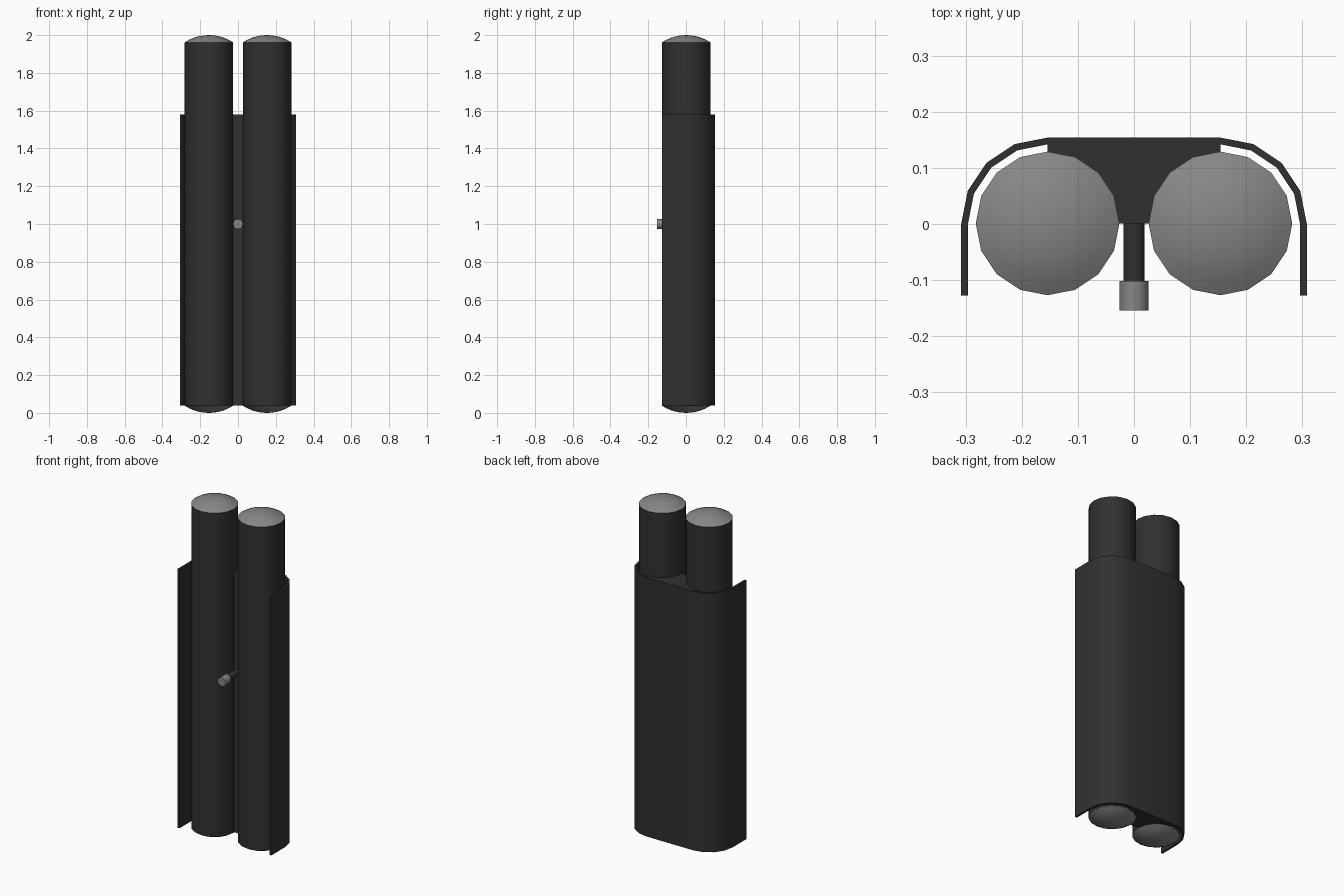
import bpy, bmesh, math
from mathutils import Vector

if "Cube" in bpy.data.objects:
    bpy.data.objects.remove(bpy.data.objects["Cube"])

CX, R, RO, T = 0.154, 0.128, 0.154, 0.012
Z0, Z1, DOME = 0.04, 1.58, 0.038


def material(name, v):
    m = bpy.data.materials.new(name)
    m.diffuse_color = (v, v, v, 1)
    m.use_nodes = True
    m.node_tree.nodes["Principled BSDF"].inputs["Base Color"].default_value = m.diffuse_color
    return m


DARK = material("dark_charcoal", 0.03)
GREY = material("mid_grey", 0.24)


def finish(name, bm, mats):
    bmesh.ops.recalc_face_normals(bm, faces=bm.faces)
    me = bpy.data.meshes.new(name)
    bm.to_mesh(me)
    bm.free()
    for m in mats:
        me.materials.append(m)
    ob = bpy.data.objects.new(name, me)
    bpy.context.collection.objects.link(ob)
    bpy.ops.object.select_all(action='DESELECT')
    ob.select_set(True)
    bpy.context.view_layer.objects.active = ob
    bpy.ops.object.shade_smooth_by_angle(angle=math.radians(25))
    return ob


def lathe(name, profile, mats, loc, rot=None, seg=16, rule=None):
    """Spin a (radius, height) profile that starts and ends on the axis."""
    bm = bmesh.new()
    vs = [bm.verts.new((r, 0, z)) for r, z in profile]
    es = [bm.edges.new(p) for p in zip(vs, vs[1:])]
    bmesh.ops.spin(bm, geom=vs + es, cent=(0, 0, 0), axis=(0, 0, 1),
                   angle=2 * math.pi, steps=seg, use_duplicate=False)
    bmesh.ops.remove_doubles(bm, verts=bm.verts, dist=1e-5)
    if rule:
        for f in bm.faces:
            f.material_index = rule(f.calc_center_median().z)
    ob = finish(name, bm, mats)
    ob.location = loc
    if rot:
        ob.rotation_euler = rot
    return ob


def prism(name, outline, z0, z1, mat):
    bm = bmesh.new()
    f = bm.faces.new([bm.verts.new((x, y, z0)) for x, y in outline])
    ex = bmesh.ops.extrude_face_region(bm, geom=[f], use_keep_orig=True)
    for v in ex["geom"]:
        if isinstance(v, bmesh.types.BMVert):
            v.co.z = z1
    return finish(name, bm, [mat])


# Twin tubes with shallow grey domes
sphere_r = (R * R + DOME * DOME) / (2 * DOME)
half = math.asin(R / sphere_r)
cap = [(sphere_r * math.sin(half * i / 5),
        sphere_r * (1 - math.cos(half * i / 5))) for i in range(6)]
tube = cap + [(r, 2 - z) for r, z in reversed(cap)]
for side, x in (("left", -CX), ("right", CX)):
    lathe(side + "_tube", tube, [DARK, GREY], (x, 0.001, 0),
          rule=lambda z: 0 if DOME < z < 2 - DOME else 1)


# Wrap-around back shell
def shell_half(r):
    arc = [(CX + r * math.cos(i * math.pi / 8),
            r * math.sin(i * math.pi / 8)) for i in range(5)]
    return [(CX + r, -0.127)] + arc


def both(pts):
    return pts + [(-x, y) for x, y in reversed(pts)]


prism("back_shell", both(shell_half(RO)) + both(shell_half(RO - T))[::-1],
      Z0, Z1, DARK)

# Filler web between the tubes
web = [(CX + R * math.cos(a), 0.001 + R * math.sin(a))
       for a in [math.pi - i * math.pi / 8 for i in range(5)]]
prism("centre_web", both(web + [(CX, RO - T)]), Z0, Z1, DARK)

# Front peg and its knob
for name, r, y0, y1, mat in (("peg", 0.019, 0.01, -0.102, DARK),
                             ("peg_knob", 0.026, -0.102, -0.154, GREY)):
    lathe(name, [(0, 0), (r, 0), (r, y0 - y1), (0, y0 - y1)], [mat],
          (0, y0, 1), (math.pi / 2, 0, 0))
